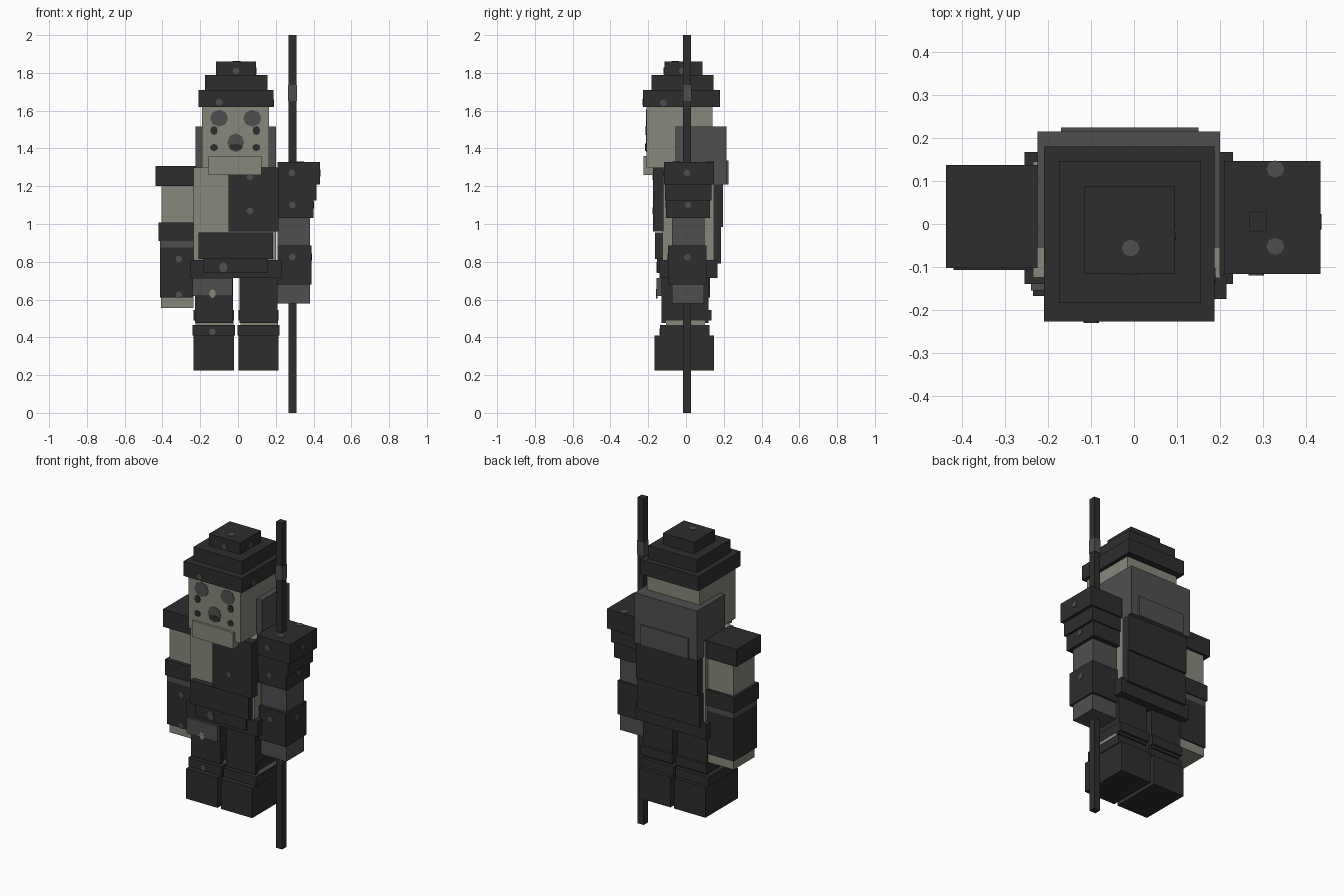
import bpy, bmesh
from mathutils import Vector

cube = bpy.data.objects.get("Cube")
if cube:
    bpy.data.objects.remove(cube)


def material(name, color):
    m = bpy.data.materials.new(name)
    m.use_nodes = True
    m.diffuse_color = (*color, 1)
    bsdf = next(n for n in m.node_tree.nodes if n.type == "BSDF_PRINCIPLED")
    bsdf.inputs["Base Color"].default_value = (*color, 1)
    bsdf.inputs["Roughness"].default_value = 0.9
    return m


DARK = material("charcoal", (0.027, 0.027, 0.027))
GREY = material("worn grey", (0.078, 0.078, 0.078))
PALE = material("pale stone", (0.245, 0.245, 0.2))


def finish(name, bm, mat):
    me = bpy.data.meshes.new(name)
    bm.to_mesh(me)
    bm.free()
    me.materials.append(mat)
    ob = bpy.data.objects.new(name, me)
    bpy.context.collection.objects.link(ob)
    return ob


def box(name, mat, x, y, z):
    """Box given by its (low, high) range on each axis."""
    bm = bmesh.new()
    bmesh.ops.create_cube(bm, size=1)
    for v in bm.verts:
        v.co = [r[0] if c < 0 else r[1] for c, r in zip(v.co, (x, y, z))]
    return finish(name, bm, mat)


def spot(name, mat, center, normal, w=0.018, h=0.018):
    """Thin eight-sided plate lying on a surface."""
    bm = bmesh.new()
    bmesh.ops.create_cone(bm, cap_ends=True, segments=8, radius1=1, radius2=1, depth=0.006)
    for v in bm.verts:
        v.co.x *= w
        v.co.y *= h
    ob = finish(name, bm, mat)
    ob.rotation_euler = Vector(normal).to_track_quat("Z", "Y").to_euler()
    ob.location = center
    return ob


FRONT, SIDE, UP = (0, -1, 0), (1, 0, 0), (0, 0, 1)

# Head and stepped hat
box("head", PALE, (-.19, .165), (-.21, .14), (1.3, 1.63))
box("chin_guard", PALE, (-.155, .125), (-.225, -.1), (1.26, 1.36))
box("hat_brim", DARK, (-.21, .187), (-.227, .18), (1.62, 1.71))
box("hat_middle", DARK, (-.175, .155), (-.183, .145), (1.71, 1.79))
box("hat_top", DARK, (-.117, .095), (-.115, .087), (1.79, 1.86))

# Face: eye patches, tear marks, muzzle and cheek dots
for cx in (-.1, .076):
    spot("eye_patch", GREY, (cx, -.21, 1.56), FRONT, .048, .045)
for cx in (-.127, .097):
    spot("eye_mark", DARK, (cx, -.212, 1.495), FRONT, .02, .024)
    spot("cheek_dot", DARK, (cx, -.211, 1.405), FRONT, .021, .019)
spot("muzzle", GREY, (-.012, -.21, 1.43), FRONT, .045, .05)
spot("mouth", DARK, (-.012, -.213, 1.407), FRONT, .036, .018)

# Hood hanging behind the head
box("hood", GREY, (-.225, .2), (-.055, .215), (1.21, 1.515))
box("hood_flap", GREY, (-.17, .15), (.2, .225), (1.21, 1.335))

# Torso with front and back armour
box("torso", PALE, (-.235, .2), (-.125, .145), (.79, 1.3))
box("chest_plate", DARK, (-.05, .215), (-.175, -.12), (.96, 1.3))
box("back_plate", DARK, (-.215, .2), (.14, .197), (.985, 1.3))
box("lower_back_plate", DARK, (-.22, .2), (.14, .185), (.79, .985))
box("belt", DARK, (-.255, .23), (-.14, .168), (.715, .81))
box("apron", DARK, (-.21, .185), (-.163, -.12), (.815, .955))
box("apron_lower", DARK, (-.185, .16), (-.153, -.12), (.74, .815))
box("thigh_pouch", GREY, (-.24, -.03), (-.155, -.09), (.62, .715))

# Legs
for side, x0, x1 in (("right", -.235, -.022), ("left", .002, .214)):
    box(side + "_foot", DARK, (x0, x1), (-.168, .147), (.225, .41))
    box(side + "_ankle_band", DARK, (x0 - .005, x1 + .005), (-.138, .125), (.41, .465))
    box(side + "_sock", PALE, (x0 + .01, x1 - .002), (-.105, .1), (.46, .49))
    box(side + "_leg", DARK, (x0 + .007, x1 - .005), (-.13, .12), (.475, .73))
    box(side + "_knee_band", DARK, (x0, x1), (-.115, .135), (.49, .545))

# Right arm, from shoulder to hand
for name, mat, x0, y, z in (
        ("shoulder", DARK, -.438, (-.102, .137), (1.2, 1.307)),
        ("upper_arm", PALE, -.405, (-.085, .12), (1.0, 1.2)),
        ("cuff", DARK, -.42, (-.107, .135), (.91, 1.007)),
        ("cuff_stripe", GREY, -.413, (-.1, .128), (.875, .91)),
        ("forearm", DARK, -.413, (-.1, .128), (.61, .875)),
        ("hand", PALE, -.407, (-.085, .12), (.555, .612))):
    box("right_" + name, mat, (x0, -.225 if name == "shoulder" else -.235), y, z)

# Left arm, from shoulder to hand
for name, mat, x1, y, z in (
        ("shoulder", DARK, .434, (-.117, .147), (1.208, 1.328)),
        ("shoulder_middle", DARK, .415, (-.11, .135), (1.125, 1.208)),
        ("shoulder_lower", DARK, .4, (-.105, .127), (1.033, 1.125)),
        ("upper_arm", GREY, .38, (-.075, .097), (.88, 1.033)),
        ("forearm", DARK, .39, (-.095, .108), (.68, .885)),
        ("hand", GREY, .38, (-.075, .095), (.58, .682))):
    box("left_" + name, mat, (.21, x1), y, z)

# Staff with a worn band
box("staff", DARK, (.268, .31), (-.015, .027), (0, 2))
box("staff_band", GREY, (.266, .312), (-.017, .029), (1.65, 1.735))

# Worn spots on the front, side and top
for x, y, z in ((-.1, -.227, 1.645), (-.01, -.115, 1.81), (.063, -.175, 1.07),
                (.063, -.175, 1.25), (.285, -.117, 1.27), (.288, -.105, 1.1),
                (.288, -.095, .825), (-.313, -.1, .815), (-.313, -.1, .625)):
    spot("worn_spot", GREY, (x, y, z), FRONT)
spot("apron_spot", GREY, (-.078, -.153, .77), FRONT, .022, .028)
spot("pouch_spot", PALE, (-.135, -.155, .63), FRONT, .018, .025)
spot("ankle_spot", GREY, (-.135, -.138, .43), FRONT)
for x, y, z in ((.187, -.12, 1.64), (.095, -.02, 1.81), (.434, .005, 1.27),
                (.4, .01, 1.1), (.39, .007, .825)):
    spot("worn_side_spot", GREY, (x, y, z), SIDE)
for x, y, z in ((-.008, -.056, 1.86), (.329, -.052, 1.328), (.329, .128, 1.328)):
    spot("worn_top_spot", GREY, (x, y, z), UP, .021, .02)
